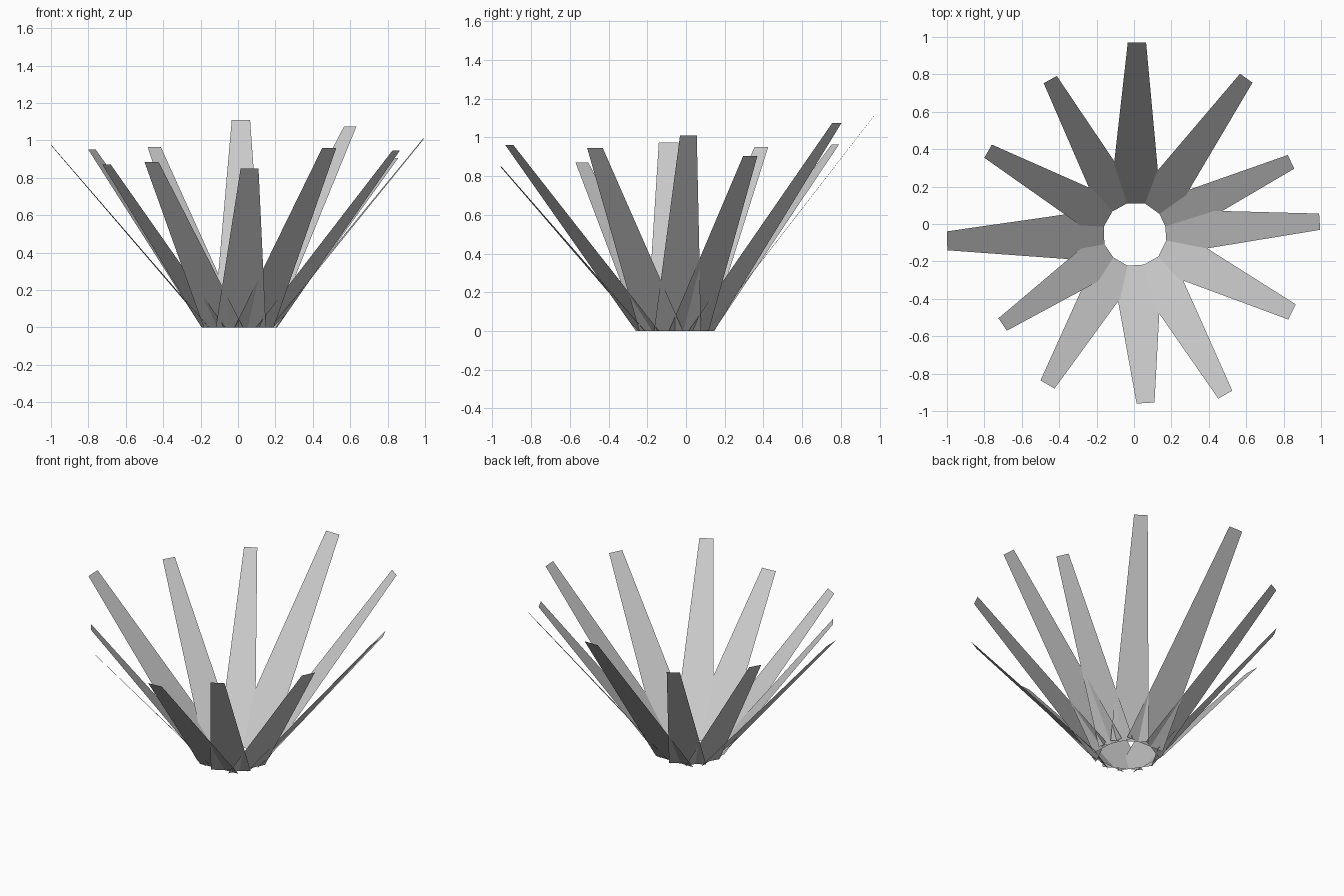
import bpy
import bmesh
from math import radians
from mathutils import Matrix, Vector

cube = bpy.data.objects.get("Cube")
if cube:
    bpy.data.objects.remove(cube, do_unlink=True)

# Single neutral colour
grey = bpy.data.materials.new("light_grey")
colour = (0.6, 0.6, 0.6, 1)
grey.diffuse_color = colour
grey.use_nodes = True
grey.node_tree.nodes["Principled BSDF"].inputs["Base Color"].default_value = colour

CENTRE = Vector((0.005, -0.055, 0))
RING = 0.165       # distance of each blade's foot from the centre
FLARE = 2.8        # foot width relative to tip width


def blade(name, angle, reach, height, tip):
    """Flat tapered blade leaning outwards from the ring."""
    foot = tip * FLARE
    bm = bmesh.new()
    corners = [(RING, -foot / 2, 0), (RING, foot / 2, 0),
               (reach, tip / 2, height), (reach, -tip / 2, height)]
    bm.faces.new([bm.verts.new(c) for c in corners])
    bm.transform(Matrix.Translation(CENTRE) @ Matrix.Rotation(radians(angle), 4, "Z"))
    mesh = bpy.data.meshes.new(name)
    bm.to_mesh(mesh)
    bm.free()
    mesh.materials.append(grey)
    bpy.context.collection.objects.link(bpy.data.objects.new(name, mesh))


# Irregular rosette: turn off the even spacing, reach, height, tip width
blades = [
    (3.9, 0.99, 1.01, 0.087), (-5.1, 0.92, 0.905, 0.081),
    (-5.5, 1.025, 1.075, 0.082), (-0.6, 1.025, 1.11, 0.098),
    (-1.3, 0.943, 0.965, 0.08), (0.5, 0.902, 0.95, 0.081),
    (2.0, 1.005, 0.975, 0.101), (4.3, 0.856, 0.87, 0.08),
    (-0.2, 0.929, 0.885, 0.087), (3.6, 0.904, 0.85, 0.096),
    (-0.6, 0.984, 0.96, 0.086), (3.7, 0.937, 0.945, 0.09),
]
for i, (turn, reach, height, tip) in enumerate(blades):
    blade(f"leaf_blade_{i + 1}", 30 * i + turn, reach, height, tip)
